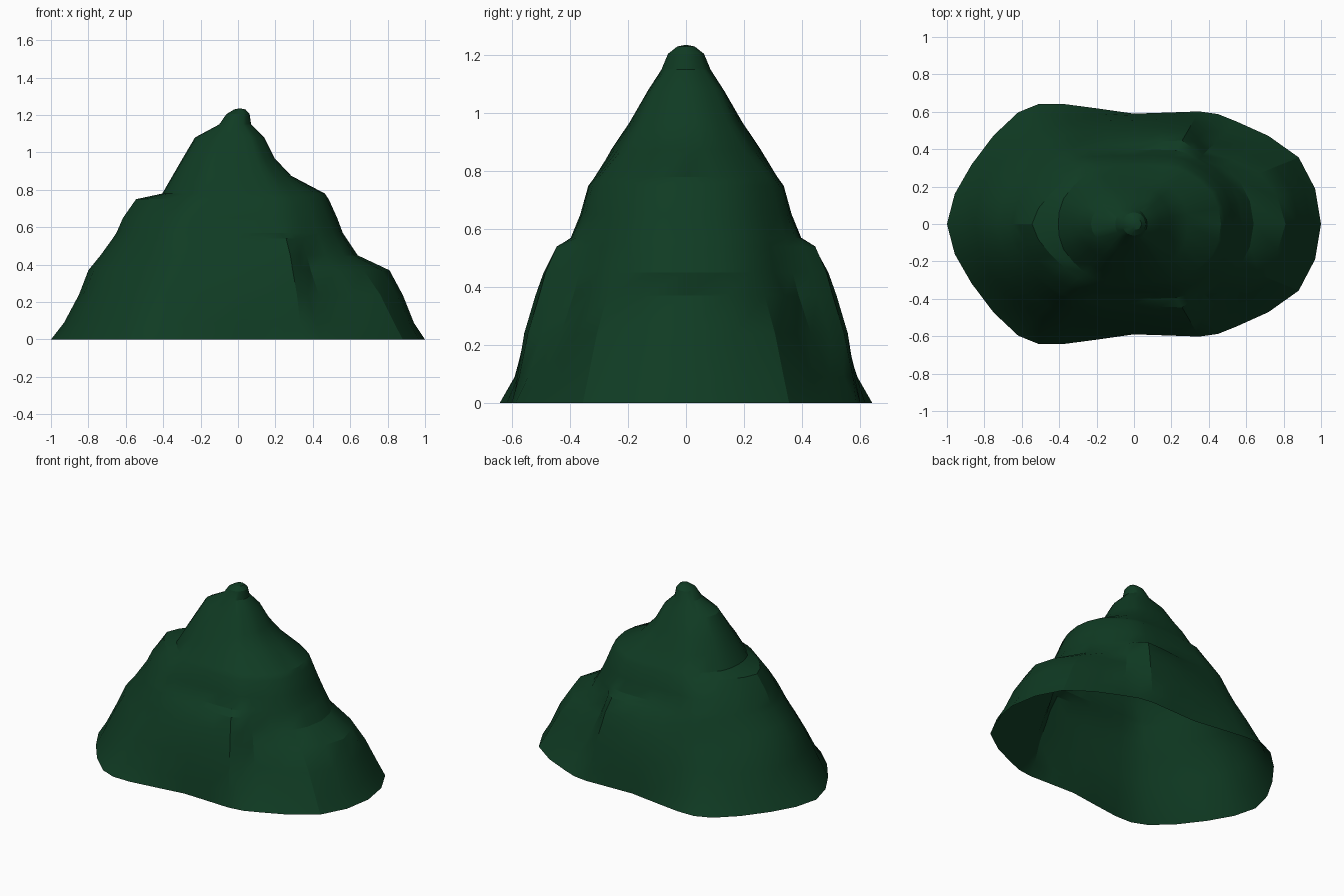
import bpy, bmesh, math

if "Cube" in bpy.data.objects:
    bpy.data.objects.remove(bpy.data.objects["Cube"])

# heights of the contour rings below the summit
LEVELS = [0, .09, .24, .37, .45, .54, .57, .65, .75, .78, .875, .97, 1.08]
# ribs: angle from +x, then radius at each height (back half, mirrored to the front)
RIBS = [
    (0,   [1, .94, .88, .81, .64, .58, .56, .53, .485, .465, .285, .195, .14]),
    (22,  [.95, .90, .82, .725, .61, .565, .55, .515, .475, .45, .29, .2, .14]),
    (45,  [.775, .70, .61, .55, .52, .495, .485, .455, .42, .395, .28, .2, .14]),
    (60,  [.695, .665, .63, .585, .56, .515, .455, .415, .385, .355, .27, .2, .14]),
    (90,  [.59, .58, .555, .515, .48, .425, .395, .365, .335, .315, .255, .19, .13]),
    (121, [.75, .69, .63, .57, .53, .485, .46, .42, .38, .35, .295, .225, .15]),
    (136, [.86, .79, .71, .635, .595, .555, .54, .485, .415, .37, .315, .25, .175]),
    (160, [.925, .88, .81, .74, .68, .625, .605, .56, .475, .4, .345, .285, .215]),
    (180, [1, .93, .85, .80, .735, .67, .65, .615, .545, .405, .35, .295, .23]),
]
APEX = (.01, 0, 1.236)


def rib_points(angle, radii):
    a = math.radians(angle)
    rings = [(r * math.cos(a), r * math.sin(a), z) for r, z in zip(radii, LEVELS)]
    # summit: stretched towards the left shoulder, then a small rounded cap
    for r, shift, z in ((.085, -.015, 1.15), (.062, 0, 1.205), (.03, .01, 1.23)):
        rings.append((r * math.cos(a) + shift, r * math.sin(a), z))
    return rings


def flip(rib):
    return [(x, -y, z) for x, y, z in rib]


def between(a, b, c, d):
    # rounded midpoint of neighbouring ribs
    return [tuple((9 * (q + r) - p - s) / 16 for p, q, r, s in zip(*pts))
            for pts in zip(a, b, c, d)]


# full circle of ribs, then one extra rib in each gap
half = [rib_points(*r) for r in RIBS]
ring = half + [flip(r) for r in half[-2:0:-1]]
n = len(ring)
columns = []
for i in range(n):
    columns.append(ring[i])
    columns.append(between(ring[i - 1], ring[i], ring[(i + 1) % n], ring[(i + 2) % n]))

# mountain shell, open underneath
bm = bmesh.new()
grid = [[bm.verts.new(p) for p in col] for col in columns]
top = bm.verts.new(APEX)
for i, a in enumerate(grid):
    b = grid[(i + 1) % len(grid)]
    for k in range(len(a) - 1):
        bm.faces.new((a[k], b[k], b[k + 1], a[k + 1]))
    bm.faces.new((a[-1], b[-1], top))
mesh = bpy.data.meshes.new("mountain")
bm.to_mesh(mesh)
bm.free()
mountain = bpy.data.objects.new("mountain", mesh)
bpy.context.collection.objects.link(mountain)

mat = bpy.data.materials.new("dark_green")
mat.diffuse_color = (.005, .044, .017, 1)
mat.use_nodes = True
mat.node_tree.nodes["Principled BSDF"].inputs["Base Color"].default_value = mat.diffuse_color
mesh.materials.append(mat)

bpy.context.view_layer.objects.active = mountain
mountain.select_set(True)
bpy.ops.object.shade_smooth_by_angle(angle=math.radians(25))
